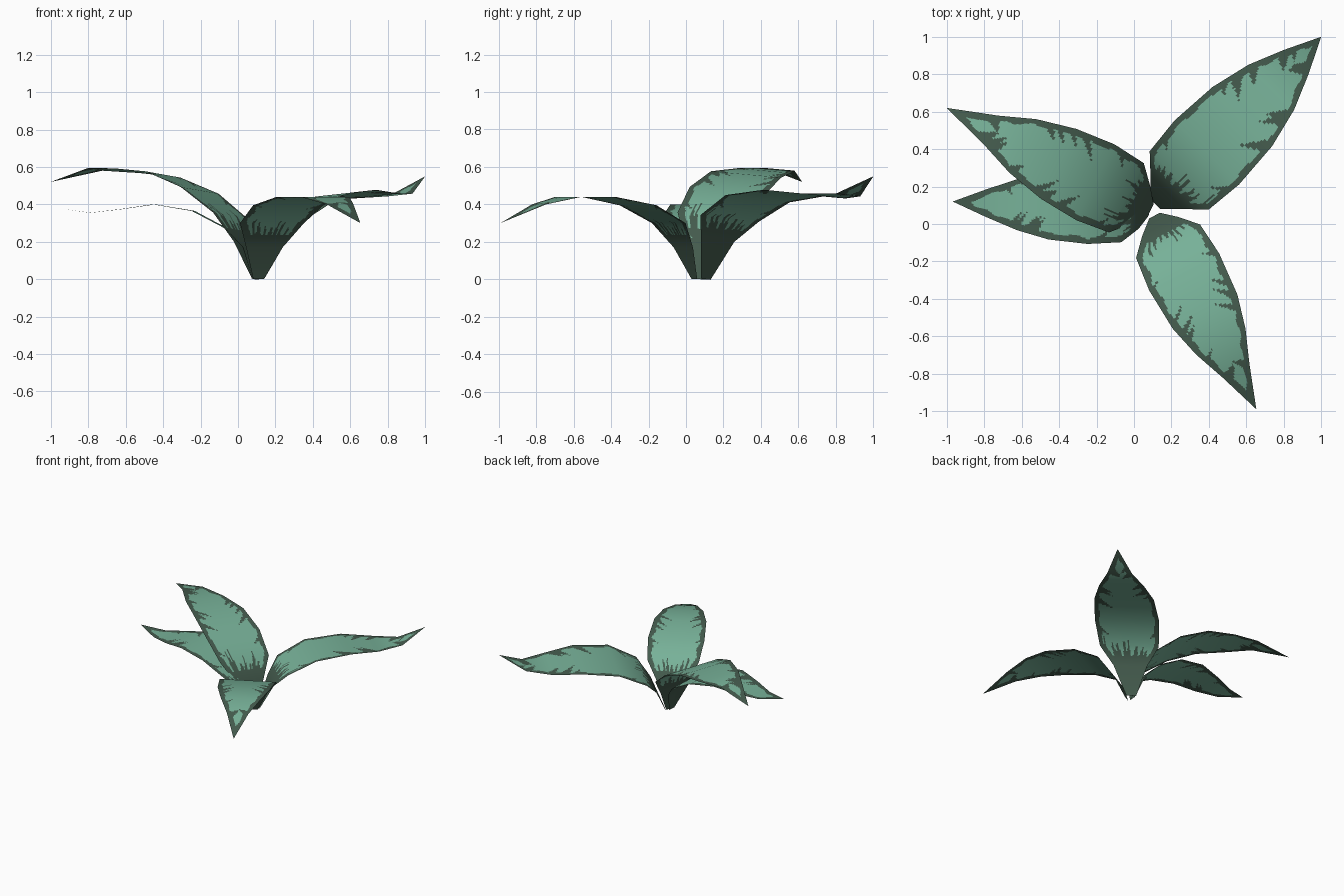
import bpy, math, random
from mathutils import Vector

if "Cube" in bpy.data.objects:
    bpy.data.objects.remove(bpy.data.objects["Cube"])

# Two flat leaf colours
def material(name, rgb):
    m = bpy.data.materials.new(name)
    m.diffuse_color = (*rgb, 1)
    m.use_nodes = True
    m.node_tree.nodes["Principled BSDF"].inputs["Base Color"].default_value = m.diffuse_color
    return m

LIGHT = material("pale_green", (0.185, 0.44, 0.315))
DARK = material("dark_green_edge", (0.058, 0.105, 0.075))

# Leaf width from base to tip, shared by all leaves
WIDTH = [0.07, 0.24, 0.42, 0.46, 0.425, 0.325, 0.175, 0.0]
ACROSS, STEPS = 48, 16          # fine grid so the painted edge can be cut by faces


def lerp_list(values, v):
    i = min(int(v), len(values) - 2)
    return values[i] + (values[i + 1] - values[i]) * (v - i)


def is_dark(v, s, half, base, streaks):
    """Dark rim, dark base with spikes, and slanted streaks near the tip."""
    depth = half * (1 - abs(s))
    if depth < 0.034 + 0.006 * math.sin(v * 9 + s * 4):
        return True
    limit = 1.5
    for centre, width, length in base:
        limit = max(limit, 1.5 + length * (1 - abs(s - centre) / width))
    if v < limit:
        return True
    for v0, side, length, width in streaks:
        if s * side > 0 and depth < length:
            mid = v0 - 3.5 * depth
            if abs(v - mid) < width * (1 - depth / length):
                return True
    return False


def leaf(name, seed, origin, angle, scale, roll, profile):
    """profile: (distance outward, height) of the leaf midrib from base to tip."""
    rnd = random.Random(seed)
    out = Vector((math.cos(angle), math.sin(angle), 0))
    side = Vector((out.y, -out.x, roll)).normalized()
    spine = [Vector((*origin, 0)) + out * r + Vector((0, 0, z)) for r, z in profile]
    n = len(spine)
    normals = []
    for i in range(n):
        t = (spine[min(i + 1, n - 1)] - spine[max(i - 1, 0)]).normalized()
        normals.append(side.cross(t).normalized())

    base = [(-0.85 + 0.21 * k + rnd.uniform(-.05, .05), rnd.uniform(.05, .11),
             rnd.uniform(.3, 1.0)) for k in range(9)]
    streaks = [(rnd.uniform(3.6, 6.3), rnd.choice((-1, 1)), rnd.uniform(.07, .15),
                rnd.uniform(.09, .2)) for _ in range(13)]
    streaks += [(rnd.uniform(2.2, 3.2), sd, rnd.uniform(.06, .1), .12) for sd in (-1, 1)]

    verts, norms, faces, mats = [], [], [], []
    rows = (n - 1) * STEPS
    for j in range(rows + 1):
        v = j / STEPS
        half = lerp_list(WIDTH, v) * scale / 2
        for i in range(ACROSS + 1):
            s = 2 * i / ACROSS - 1
            verts.append(lerp_list(spine, v) + side * half * s)
            norms.append(lerp_list(normals, v).normalized())
    for j in range(rows):
        v = (j + 0.5) / STEPS
        half = lerp_list(WIDTH, v) * scale / 2
        for i in range(ACROSS):
            a = j * (ACROSS + 1) + i
            b = a + ACROSS + 1
            if j == rows - 1:                       # tip row closes to a point
                faces.append((a, a + 1, b + ACROSS - i))
            else:
                faces.append((a, a + 1, b + 1, b))
            mats.append(int(is_dark(v, 2 * (i + .5) / ACROSS - 1, half, base, streaks)))

    # share one tip vertex
    tip = rows * (ACROSS + 1)
    faces = [tuple(min(k, tip) for k in f) for f in faces]
    verts, norms = verts[:tip + 1], norms[:tip + 1]

    me = bpy.data.meshes.new(name)
    me.from_pydata(verts, [], faces)
    me.materials.append(LIGHT)
    me.materials.append(DARK)
    me.polygons.foreach_set("material_index", mats)
    me.polygons.foreach_set("use_smooth", [True] * len(faces))
    me.update()
    me.normals_split_custom_set_from_vertices(norms)
    ob = bpy.data.objects.new(name, me)
    bpy.context.collection.objects.link(ob)
    return ob


# Four leaves around one base
leaf("back_right_leaf", 3, (0.115, 0.105), math.atan2(0.895, 0.885), 1.06, 0.08,
     [(0, 0), (.09, .21), (.18, .325), (.39, .43), (.66, .46), (.88, .445),
      (1.07, .45), (1.26, .55)])
leaf("front_right_leaf", 8, (0.11, 0.045), math.atan2(-0.885, 0.465), 0.92, 0.0,
     [(0, 0), (.067, .17), (.155, .30), (.34, .395), (.58, .44), (.76, .44),
      (.937, .40), (1.17, .30)])
leaf("back_left_leaf", 5, (0.09, 0.075), math.atan2(0.545, -1.09), 0.99, -0.08,
     [(0, 0), (.065, .19), (.146, .34), (.33, .475), (.55, .56), (.765, .58),
      (.955, .587), (1.22, .52)])
leaf("left_leaf", 12, (0.08, 0.075), math.atan2(0.045, -1.05), 0.85, 0.0,
     [(0, 0), (.05, .17), (.14, .27), (.32, .365), (.53, .40), (.70, .375),
      (.87, .355), (1.05, .38)])
